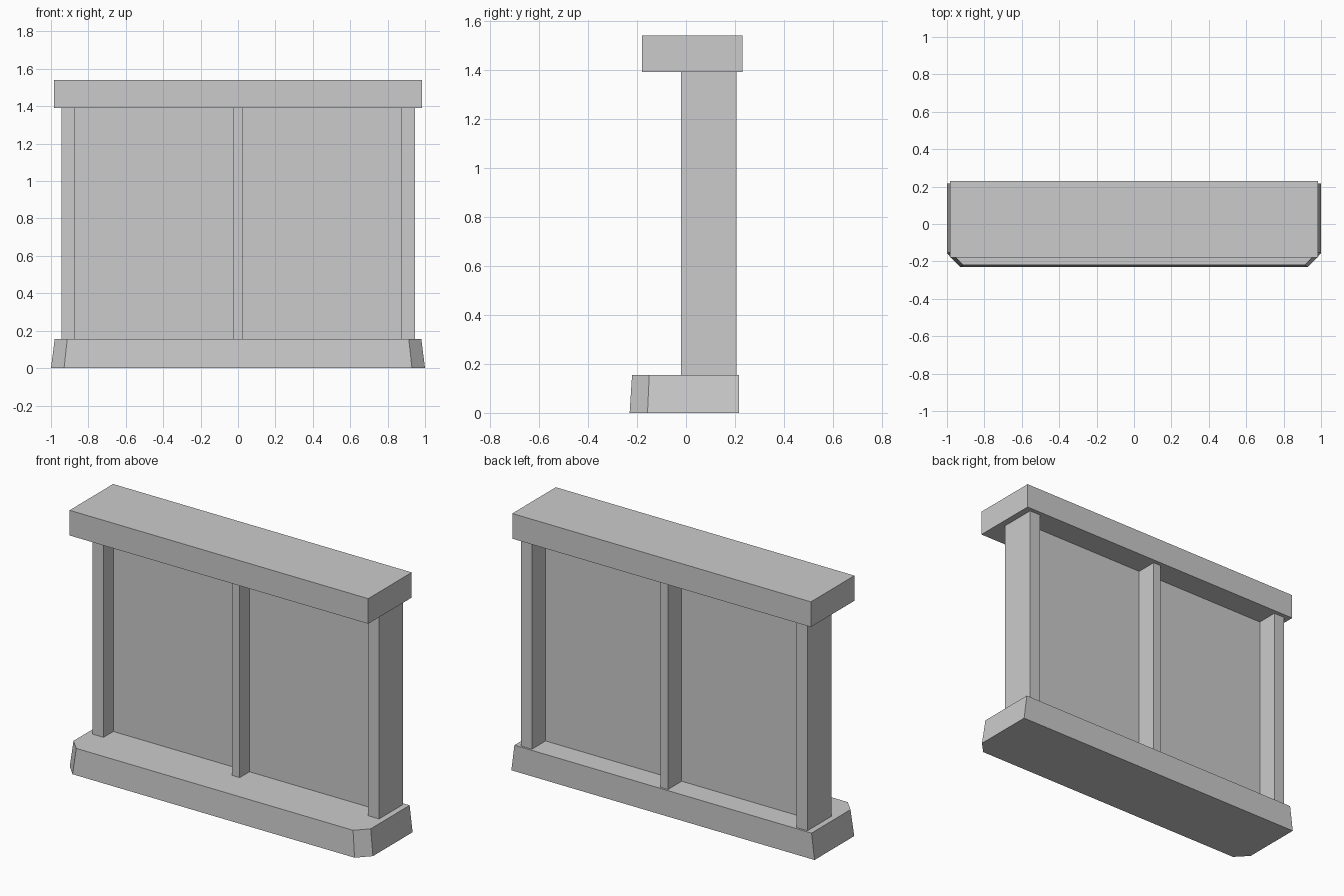
import bpy
import bmesh

cube = bpy.data.objects.get("Cube")
if cube:
    bpy.data.objects.remove(cube, do_unlink=True)

GREY = (0.6, 0.6, 0.6, 1.0)
mat = bpy.data.materials.new("plain grey")
mat.use_nodes = True
mat.diffuse_color = GREY
mat.node_tree.nodes["Principled BSDF"].inputs["Base Color"].default_value = GREY


def loft(name, lower, upper, z0, z1):
    """Solid between two outlines with equal point counts."""
    bm = bmesh.new()
    low = [bm.verts.new((x, y, z0)) for x, y in lower]
    top = [bm.verts.new((x, y, z1)) for x, y in upper]
    bm.faces.new(low)
    bm.faces.new(top)
    for i in range(len(low)):
        j = (i + 1) % len(low)
        bm.faces.new((low[i], low[j], top[j], top[i]))
    bmesh.ops.recalc_face_normals(bm, faces=bm.faces)
    mesh = bpy.data.meshes.new(name)
    bm.to_mesh(mesh)
    bm.free()
    mesh.materials.append(mat)
    obj = bpy.data.objects.new(name, mesh)
    bpy.context.collection.objects.link(obj)
    return obj


def box(name, x0, x1, y0, y1, z0, z1):
    outline = [(x0, y0), (x1, y0), (x1, y1), (x0, y1)]
    return loft(name, outline, outline, z0, z1)


def plinth_outline(side, front, corner_x, corner_y, back):
    """Rectangle with cut front corners."""
    half = [(corner_x, front), (side, corner_y), (side, back)]
    return half + [(-x, y) for x, y in reversed(half)]


BASE_TOP, CAP_BOTTOM, CAP_TOP = 0.155, 1.39, 1.54

# Tapered base and overhanging cap
loft("base", plinth_outline(1.0, -0.23, 0.93, -0.157, 0.217),
     plinth_outline(0.98, -0.22, 0.913, -0.15, 0.217), 0, BASE_TOP)
box("cap", -0.985, 0.985, -0.18, 0.23, CAP_BOTTOM, CAP_TOP)

# Upright posts
for name, x, half in (("right_post", -0.909, 0.036),
                      ("middle_post", 0, 0.025),
                      ("left_post", 0.909, 0.036)):
    box(name, x - half, x + half, -0.02, 0.205, BASE_TOP, CAP_BOTTOM)

# Thin panels between the posts
for name, x0, x1 in (("right_panel", -0.873, -0.025),
                     ("left_panel", 0.025, 0.873)):
    box(name, x0, x1, 0.072, 0.076, BASE_TOP, CAP_BOTTOM)
